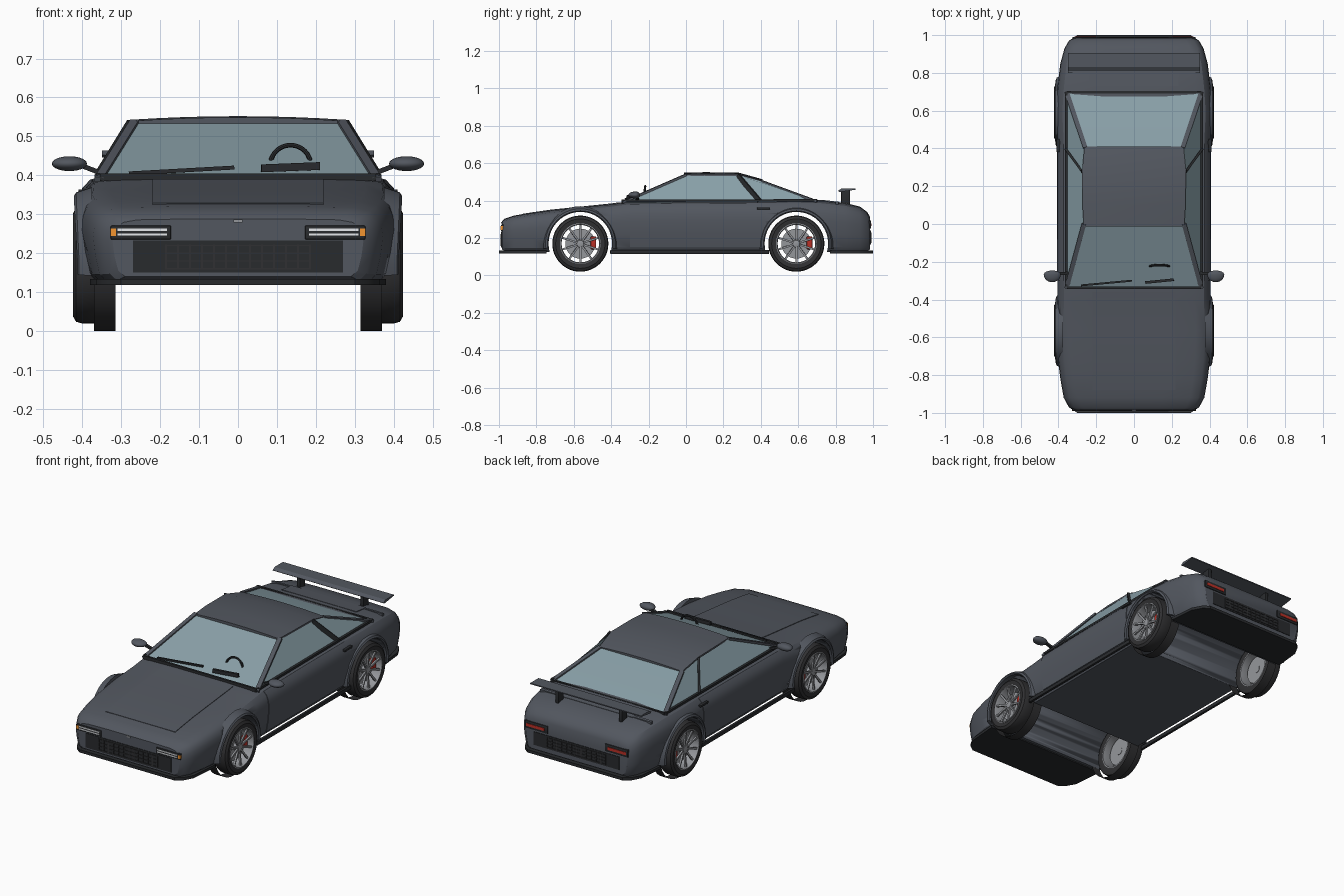
import bpy, bmesh, math
from mathutils import Vector

if "Cube" in bpy.data.objects:
    bpy.data.objects.remove(bpy.data.objects["Cube"])

def material(name, rgb):
    m = bpy.data.materials.new(name)
    m.diffuse_color = (*rgb, 1)
    m.use_nodes = True
    m.node_tree.nodes["Principled BSDF"].inputs["Base Color"].default_value = m.diffuse_color
    return m

PAINT = material("paint", (.085, .095, .115))
DARK = material("dark_trim", (.022, .024, .027))
RUBBER = material("rubber", (.03, .03, .032))
GLASS = material("glass", (.25, .35, .39))
METAL = material("metal", (.3, .31, .33))
WHITE = material("lamp_white", (.8, .82, .85))
RED = material("red", (.5, .03, .02))
AMBER = material("amber", (.9, .3, .03))

def finish(name, bm, mat, angle=30):
    bmesh.ops.recalc_face_normals(bm, faces=bm.faces)
    me = bpy.data.meshes.new(name)
    bm.to_mesh(me)
    bm.free()
    ob = bpy.data.objects.new(name, me)
    bpy.context.collection.objects.link(ob)
    me.materials.append(mat)
    bpy.ops.object.select_all(action='DESELECT')
    ob.select_set(True)
    bpy.context.view_layer.objects.active = ob
    bpy.ops.object.shade_smooth_by_angle(angle=math.radians(angle))
    return ob

def loft(name, rings, mat, closed=True, caps=True, loop=False, angle=30):
    bm = bmesh.new()
    vs = [[bm.verts.new(p) for p in r] for r in rings]
    n = len(rings[0])
    pairs = list(zip(vs, vs[1:])) + ([(vs[-1], vs[0])] if loop else [])
    for a, b in pairs:
        for i in range(n if closed else n - 1):
            j = (i + 1) % n
            bm.faces.new((a[i], a[j], b[j], b[i]))
    if caps:
        bm.faces.new(vs[0])
        bm.faces.new(vs[-1])
    return finish(name, bm, mat, angle)

def box(name, x, y, z, mat, bevel=0):
    bm = bmesh.new()
    bmesh.ops.create_cube(bm, size=1)
    for v in bm.verts:
        v.co = [(a + b) / 2 + c * (b - a) for c, (a, b) in zip(v.co, (x, y, z))]
    if bevel:
        bmesh.ops.bevel(bm, geom=bm.edges[:], offset=bevel, segments=2, affect='EDGES', profile=.5)
    return finish(name, bm, mat)

def bar(name, p, q, w, t, mat):
    p, q = Vector(p), Vector(q)
    ob = box(name, (-w / 2, w / 2), (-t / 2, t / 2), (-.5, .5), mat)
    ob.location = (p + q) / 2
    ob.rotation_euler = (q - p).to_track_quat('Z', 'Y').to_euler()
    ob.scale.z = (q - p).length
    return ob

def lathe(name, profile, y, z, mat, seg=48, loop=False):
    """Turn an (x, radius) profile about an axis along x."""
    rings = [[(x, y + r * math.cos(a), z + r * math.sin(a))
              for a in [2 * math.pi * i / seg for i in range(seg)]] for x, r in profile]
    return loft(name, rings, mat, caps=not loop and profile[0][1] < .17 and len(profile) != 3, loop=loop)

# Body: stations (y, half width, bottom, top) and a half cross-section in fractions
STATIONS = [(-.985, .322, .14, .288), (-.97, .345, .13, .303), (-.92, .372, .126, .32), (-.82, .39, .125, .336),
            (-.72, .402, .125, .35), (-.565, .41, .125, .366), (-.4, .405, .125, .383), (-.3, .404, .125, .397),
            (0, .405, .125, .402), (.42, .406, .125, .404), (.59, .415, .125, .406), (.72, .406, .125, .403),
            (.85, .39, .125, .388), (.93, .368, .126, .368), (.97, .345, .13, .338), (.985, .322, .14, .31)]
SHAPE = [(.9, 0), (.955, .1), (.985, .35), (1, .6), (.99, .75), (.965, .86), (.915, .94), (.8, .985), (.4, 1)]

def station(y):
    for a, b in zip(STATIONS, STATIONS[1:]):
        if a[0] <= y <= b[0]:
            t = (y - a[0]) / (b[0] - a[0])
            return [p + t * (q - p) for p, q in zip(a, b)]

def half(y):
    _, w, b, t = station(y)
    return [(w * u, y, b + (t - b) * v) for u, v in SHAPE]

rings = []
for s in STATIONS:
    h = half(s[0])
    rings.append(h + [(-x, y, z) for x, y, z in reversed(h)])
body = loft("body", rings, PAINT)

# Wheel tunnels cut through the whole body
WHEELS = (-.565, .59)
for wy in WHEELS:
    cut = lathe("arch_cutter", [(-.6, .1695), (.6, .1695)], wy, .17, PAINT, 64)
    cut.hide_render = True
    mod = body.modifiers.new("arch", 'BOOLEAN')
    mod.operation, mod.solver, mod.object = 'DIFFERENCE', 'EXACT', cut
    bpy.context.view_layer.objects.active = body
    bpy.ops.object.modifier_apply(modifier="arch")
    bpy.data.objects.remove(cut)

# Raised hood and engine lid panels
def top_panel(name, w, ys):
    loft(name, [[(-w, y, station(y)[3] - .02), (w, y, station(y)[3] - .02), (w, y, station(y)[3] + .002),
                 (-w, y, station(y)[3] + .002)] for y in ys], PAINT)
top_panel("hood", .22, (-.88, -.82, -.72, -.565, -.4, -.36))
top_panel("engine_lid", .235, (.73, .82))
top_panel("rear_deck", .35, (.8, .815))

# Greenhouse: one glass shell with a painted roof and pillars
BF, BR = (.357, -.34, .39), (.357, .7, .395)
RF, RM, RR = (.265, 0, .538), (.273, .28, .536), (.258, .405, .503)
def mirror(p, s=-1):
    return (p[0] * s, p[1], p[2])
bm = bmesh.new()
L, R = [[bm.verts.new(mirror(p, s)) for p in (BF, RF, RM, RR, BR)] for s in (-1, 1)]
bm.faces.new(L)
bm.faces.new(R)
for i in range(5):
    bm.faces.new((L[i], L[(i + 1) % 5], R[(i + 1) % 5], R[i]))
finish("window_glass", bm, GLASS, 10)
roof = []
for x, y, z in ((.266, -.012, .538), (.273, .1, .541), (.275, .28, .539), (.262, .41, .503)):
    up = [(x * k / 4, y, z + .009 * (1 - (k / 4) ** 2) + .002) for k in range(-4, 5)]
    roof.append(up + [(x, y, z - .008), (-x, y, z - .008)])
loft("roof", roof, PAINT)
for s in (-1, 1):
    def edge(name, p, q, w=.02, t=.012, mat=PAINT):
        bar(name, mirror(p, s), mirror(q, s), w, t, mat)
    edge("front_pillar", BF, RF, .024)
    edge("rear_pillar", BR, RR, .024)
    edge("middle_pillar", (.356, .39, .395), (.273, .275, .53), .012, .034, DARK)
    edge("belt_trim", (.358, -.33, .399), (.358, .7, .402), .014, .012, DARK)
for y in (-.338, .698):
    box("window_base_trim", (-.355, .355), (y - .006, y + .006), (.385, .405), DARK)

# Doors: body section pushed out slightly, with handles
for s in (-1, 1):
    ys = (-.3, 0, .42)
    loft("door", [[(s * (x + .003), y, z) for x, _, z in half(y)[1:7]] +
                  [(s * (x - .02), y, z) for x, _, z in reversed(half(y)[1:7])] for y in ys], PAINT)
    xs = sorted((s * .39, s * .41))
    box("door_handle", xs, (.38, .45), (.352, .364), DARK, .003)
    xs = sorted((s * .388, s * .403))
    box("side_sill", xs, (-.405, .445), (.115, .137), DARK, .003)

# Front and rear lips following the plan shape
for d, inner in ((-1, .745), (1, .77)):
    plan = [(.3, 1), (.335, .975), (.365, .92), (.38, inner)]
    outline = [(x, d * y) for x, y in plan] + [(-x, d * y) for x, y in reversed(plan)]
    loft("front_lip" if d < 0 else "rear_lip", [[(x, y, z) for x, y in outline] for z in (.118, .134)], DARK)

# Grilles with lattice bars
for d, z0, z1, name in ((-1, .15, .232, "front_grille"), (1, .165, .24, "rear_grille")):
    def span(a, b):
        return sorted((d * a, d * b))
    box(name, (-.27, .27), span(.96, .988), (z0, z1), DARK)
    for i in range(13):
        x = -.185 + .37 * i / 12
        box(name + "_bar", (x - .002, x + .002), span(.985, .991), (z0 + .008, z1 - .01), RUBBER)
    for i in range(4):
        z = z0 + .01 + i * (z1 - z0 - .022) / 3
        box(name + "_slat", (-.185, .185), span(.985, .991), (z - .0015, z + .0015), RUBBER)
box("front_badge_plate", (-.011, .011), (-.989, -.97), (.279, .286), METAL)

# Lamps
for s in (-1, 1):
    def sx(a, b):
        return sorted((s * a, s * b))
    box("headlight", sx(.172, .327), (-.989, -.93), (.235, .271), DARK, .003)
    for z in (.245, .257):
        box("headlight_strip", sx(.182, .31), (-.992, -.96), (z, z + .006), WHITE)
    box("turn_signal", sx(.314, .328), (-.991, -.95), (.244, .263), AMBER)
    box("tail_light", sx(.18, .325), (.93, .99), (.25, .293), DARK, .003)
    box("tail_light_strip", sx(.2, .315), (.96, .993), (.263, .279), RED)

# Rear wing
loft("rear_wing", [[(x, .812, .452), (x, .82, .446), (x, .905, .458), (x, .905, .464), (x, .83, .464)]
                   for x in (-.35, .35)], PAINT)
for s in (-1, 1):
    box("wing_strut", sorted((s * .19, s * .21)), (.83, .878), (.36, .455), DARK, .003)

# Door mirrors
for s in (-1, 1):
    bm = bmesh.new()
    bmesh.ops.create_uvsphere(bm, u_segments=24, v_segments=14, radius=1)
    for v in bm.verts:
        v.co = (s * .433 + v.co.x * .045, -.268 + max(v.co.y, -1) * (.04 if v.co.y < 0 else .022), .43 + v.co.z * .019)
    finish("door_mirror", bm, PAINT)
    bar("mirror_stalk", (s * .35, -.26, .405), (s * .41, -.265, .428), .016, .012, DARK)

# Wipers and steering wheel showing at the windscreen
bar("wiper_left", (-.28, -.325, .405), (-.01, -.3, .42), .01, .01, DARK)
bar("wiper_right", (.06, -.31, .418), (.21, -.295, .424), .014, .02, DARK)
bpy.ops.mesh.primitive_torus_add(major_radius=.052, minor_radius=.006, major_segments=32, minor_segments=8,
                                 location=(.135, -.225, .426), rotation=(math.radians(82), 0, 0))
bpy.context.object.name = "steering_wheel"
bpy.context.object.data.materials.append(DARK)

# Wheels, arch liners and flares
for wy in WHEELS:
    for s in (-1, 1):
        def turn(name, prof, mat, loop=False):
            return lathe(name, [(s * x, r) for x, r in prof], wy, .17, mat, loop=loop)
        turn("tyre", [(.342, .108), (.34, .13), (.345, .146), (.355, .15), (.402, .15), (.416, .146),
                      (.424, .132), (.42, .108)], RUBBER, True)
        turn("wheel_rim", [(.342, .102), (.342, .109), (.422, .109), (.424, .104), (.415, .1)], METAL, True)
        turn("brake_disc", [(.372, .08), (.38, .08)], METAL)
        turn("hub", [(.37, .022), (.405, .022), (.41, .018), (.412, .008)], METAL)
        for i in range(10):
            a = 2 * math.pi * (i + .5) / 10
            c, n = math.cos(a), math.sin(a)
            bar("spoke", (s * .403, wy + .015 * c, .17 + .015 * n), (s * .412, wy + .104 * c, .17 + .104 * n),
                .01, .01, METAL)
        box("brake_caliper", sorted((s * .375, s * .4)), (wy + .055, wy + .085), (.14, .208), RED, .005)
        turn("arch_liner", [(.315, .17), (.342, .17), (.37, .17)], RUBBER)
        # Flared lip around the arch
        lip = []
        for k in range(33):
            a = math.radians(-8 + 196 * k / 32)
            f = math.sin(max(a, 0)) if a < math.pi else 0
            lip.append([(s * x, wy + r * math.cos(a), .17 + r * math.sin(a)) for x, r in
                        ((.375, .17), (.406 + .008 * f, .17), (.412 + .01 * f, .176),
                         (.408 + .008 * f, .186), (.375, .2))])
        loft("wheel_arch_lip", lip, PAINT)
